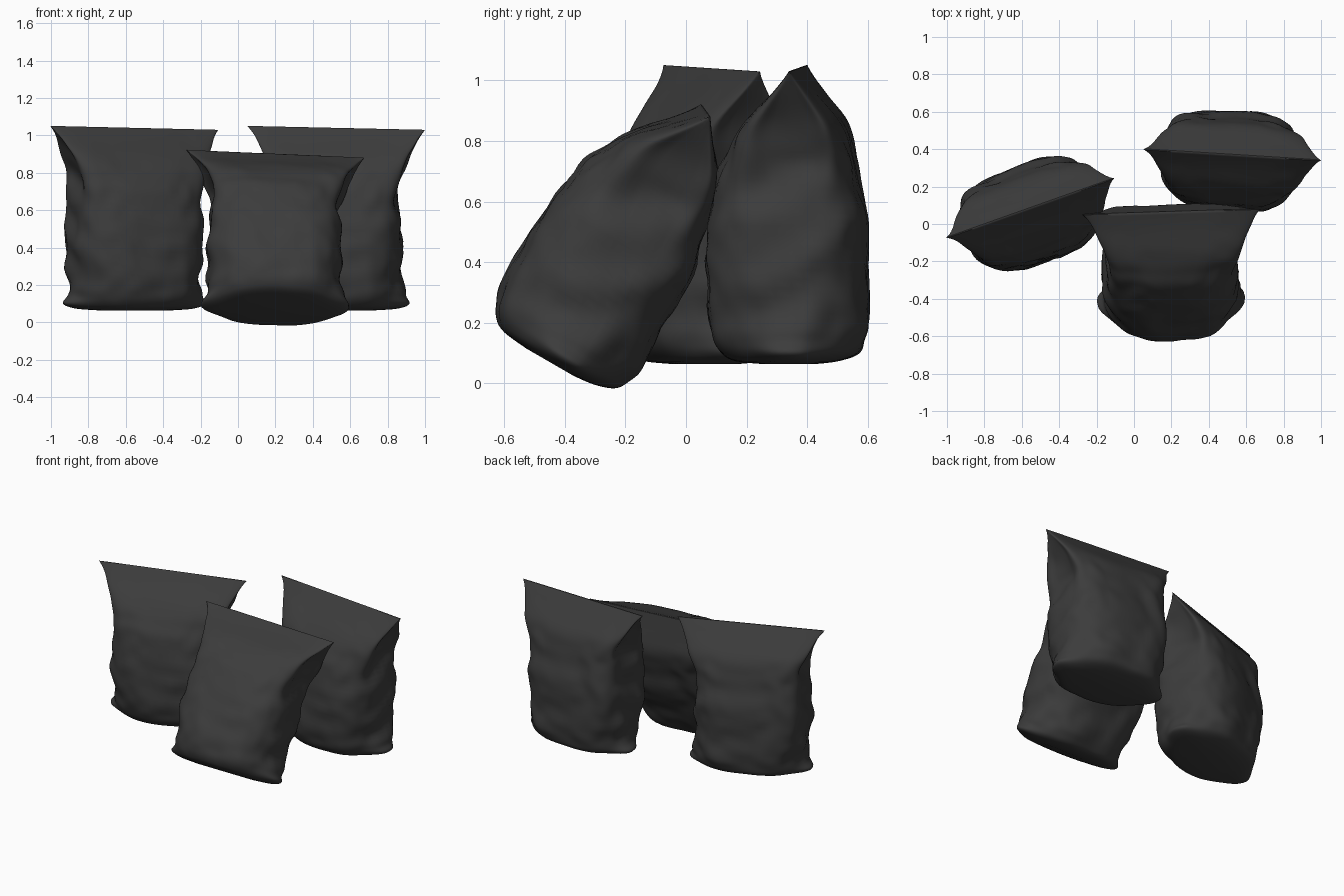
import bpy, bmesh, math
from mathutils import Vector, Euler, noise

cube = bpy.data.objects.get("Cube")
if cube:
    bpy.data.objects.remove(cube, do_unlink=True)

black = bpy.data.materials.new("matte_black_plastic")
black.use_nodes = True
tone = (0.045, 0.045, 0.045, 1)
black.diffuse_color = tone
bsdf = black.node_tree.nodes["Principled BSDF"]
bsdf.inputs["Base Color"].default_value = tone
bsdf.inputs["Roughness"].default_value = 0.8

# Sack outline: drop below seam, left, right, front, back, squareness,
# side corners (positive pointed, negative tucked in)
ROWS = [
    (0.00, .476, .476, .003, .003, 5.0, .00),
    (0.07, .420, .425, .064, .060, 5.0, -.025),
    (0.17, .355, .365, .160, .140, 4.8, -.045),
    (0.26, .325, .330, .217, .178, 4.2, -.045),
    (0.35, .335, .322, .260, .198, 3.6, -.030),
    (0.50, .362, .342, .285, .222, 3.2, -.010),
    (0.65, .368, .350, .302, .230, 3.0, .00),
    (0.80, .355, .342, .302, .238, 2.8, .02),
    (0.89, .372, .365, .282, .225, 2.7, .05),
    (0.94, .398, .395, .253, .202, 2.6, .09),
    (0.966, .330, .330, .208, .135, 2.5, .05),
    (0.976, .200, .200, .120, .060, 2.3, .00),
]
RINGS, SIDES = 56, 80


def outline(t):
    """Smooth curve through the outline rows, t from 0 to 1."""
    u = t * (len(ROWS) - 1)
    i = min(int(u), len(ROWS) - 2)
    f = u - i
    p = [ROWS[min(max(i + k, 0), len(ROWS) - 1)] for k in (-1, 0, 1, 2)]
    result = []
    for a, b, c, d in zip(*p):
        m, n = (c - a) / 2, (d - b) / 2
        result.append(b + f * (m + f * (3 * (c - b) - 2 * m - n
                                        + f * (2 * (b - c) + m + n))))
    return result


def sack_point(t, angle):
    drop, left, right, front, back, square, ear = outline(t)
    c, s = math.cos(angle), math.sin(angle)
    width = right if c > 0 else left
    x = abs(c) ** (2 / square) * (width - ear) + abs(c) ** 14 * ear
    x = math.copysign(x, c)
    y = math.copysign(abs(s) ** (2 / square), s) * (back if s > 0 else front)
    # creases on the narrow sides and soft dents elsewhere
    p = Vector((x, y, -drop))
    fade = min(1, drop / 0.3) * min(1, max(0, (0.99 - drop) / 0.12))
    crease = math.sin(drop * 30 + y * 14 + (1 if c > 0 else 3)) * abs(c) ** 6
    dent = noise.noise(p * 5) * 0.018 + noise.noise(p * 11) * 0.012
    p += Vector((c, s, 0)) * fade * (0.009 * crease + dent)
    # seam slopes down a little to one side
    p.z -= 0.022 * x * (1 - drop)
    return p


# Shared sack body
bm = bmesh.new()
rings = [[bm.verts.new(sack_point(i / RINGS, math.tau * j / SIDES))
          for j in range(SIDES)] for i in range(RINGS + 1)]
for upper, lower in zip(rings, rings[1:]):
    for j in range(SIDES):
        k = (j + 1) % SIDES
        bm.faces.new((upper[j], lower[j], lower[k], upper[k]))
bm.faces.new(rings[0])
bm.faces.new(list(reversed(rings[-1])))
bmesh.ops.recalc_face_normals(bm, faces=bm.faces)
mesh = bpy.data.meshes.new("sack")
bm.to_mesh(mesh)
bm.free()
mesh.materials.append(black)

# Two standing sacks and one leaning back
PLACES = [
    ("right_sack", (-.555, .085, 1.04), 0, 19.5),
    ("left_sack", (.525, .37, 1.04), 0, -3.6),
    ("front_leaning_sack", (.2, .065, .90), -30, 2.8),
]
for name, place, lean, turn in PLACES:
    sack = bpy.data.objects.new(name, mesh)
    bpy.context.collection.objects.link(sack)
    sack.location = place
    tilt = Euler((math.radians(lean), 0, 0)).to_matrix()
    yaw = Euler((0, 0, math.radians(turn))).to_matrix()
    sack.rotation_euler = (tilt @ yaw).to_euler()
    sack.select_set(True)
    bpy.context.view_layer.objects.active = sack
    if name == PLACES[0][0]:
        bpy.ops.object.shade_smooth_by_angle(angle=math.radians(50))
    sack.select_set(False)
